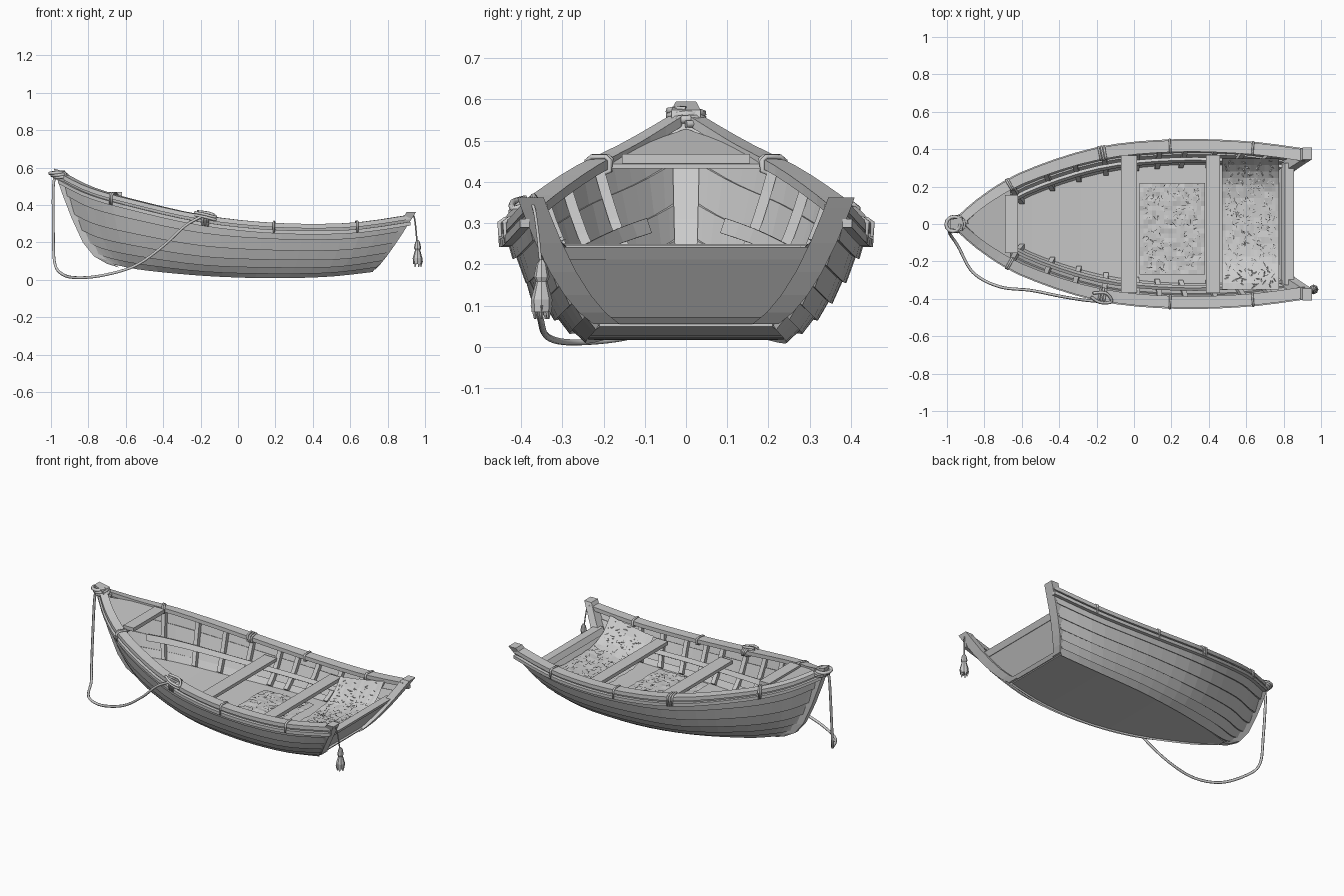
import bpy, bmesh, math, random
from mathutils import Vector as V

if "Cube" in bpy.data.objects:
    bpy.data.objects.remove(bpy.data.objects["Cube"])
random.seed(4)

# Guide curves of the half hull, bow to stern: sheer, bilge control, chine
SHEER = [(-.95, .012, .56), (-.80, .14, .485), (-.58, .268, .42), (-.2, .392, .335),
         (.2, .435, .292), (.6, .425, .292), (.92, .385, .335)]
BILGE = [(-.84, .008, .20), (-.76, .06, .17), (-.55, .19, .13), (-.19, .305, .08),
         (.19, .345, .075), (.55, .34, .075), (.78, .30, .11)]
CHINE = [(-.70, .005, .095), (-.63, .025, .08), (-.47, .09, .06), (-.17, .18, .035),
         (.15, .23, .023), (.47, .235, .03), (.72, .21, .055)]


def spline(pts, t):
    s = t * (len(pts) - 1)
    i = max(0, min(len(pts) - 2, int(s)))
    f = s - i
    p = [V(pts[max(0, min(len(pts) - 1, k))]) for k in range(i - 1, i + 3)]
    return 0.5 * (2 * p[1] + (p[2] - p[0]) * f + (2 * p[0] - 5 * p[1] + 4 * p[2] - p[3]) * f ** 2
                  + (3 * p[1] - p[0] - 3 * p[2] + p[3]) * f ** 3)


def hull(t, u, off=0.0):
    """Point on the half hull at length t and girth u, pushed out by off."""
    c, b, s = (spline(k, t) for k in (CHINE, BILGE, SHEER))
    p = c * (1 - u) ** 2 + b * 2 * u * (1 - u) + s * u * u
    d = (b - c) * (1 - u) + (s - b) * u
    p = p + V((0, d.z, -d.y)).normalized() * off
    p.y = max(p.y, .002)
    return p


def sheer_frame(t):
    """Sheer point and its horizontal outward direction."""
    d = spline(SHEER, min(1, t + .01)) - spline(SHEER, max(0, t - .01))
    return spline(SHEER, t), V((-d.y, d.x, 0)).normalized()


def cap_width(t):
    return .032 + .018 * min(1, t * 2)


def finish(name, bm, mirror=False):
    bmesh.ops.recalc_face_normals(bm, faces=bm.faces)
    me = bpy.data.meshes.new(name)
    bm.to_mesh(me)
    bm.free()
    ob = bpy.data.objects.new(name, me)
    bpy.context.collection.objects.link(ob)
    if mirror:
        m = ob.modifiers.new("mirror", 'MIRROR')
        m.use_axis = (False, True, False)
        m.use_mirror_merge = False
    return ob


def loft(name, sections, mirror=False):
    bm = bmesh.new()
    rings = [[bm.verts.new(p) for p in s] for s in sections]
    n = len(rings[0])
    for a, b in zip(rings, rings[1:]):
        for i in range(n):
            bm.faces.new((a[i], a[(i + 1) % n], b[(i + 1) % n], b[i]))
    bm.faces.new(rings[0])
    bm.faces.new(rings[-1])
    return finish(name, bm, mirror)


def box(name, x0, x1, hy, z0, z1):
    return loft(name, [[(x, -hy, z0), (x, hy, z0), (x, hy, z1), (x, -hy, z1)] for x in (x0, x1)])


def rope(name, pts, r=.008, smooth=True):
    cu = bpy.data.curves.new(name, 'CURVE')
    cu.dimensions = '3D'
    cu.bevel_depth, cu.bevel_resolution, cu.use_fill_caps = r, 1, True
    if smooth:
        n = (len(pts) - 1) * 6
        pts = [spline(pts, i / n) for i in range(n + 1)]
    sp = cu.splines.new('POLY')
    sp.points.add(len(pts) - 1)
    for q, p in zip(sp.points, pts):
        q.co = (*p, 1)
    ob = bpy.data.objects.new(name, cu)
    bpy.context.collection.objects.link(ob)


T = [i / 22 for i in range(23)]

# Overlapping side planks
for i in range(6):
    a, b = i / 6, min(1, (i + 1) / 6 + .02)
    loft(f"side_plank_{i}", [[hull(t, a, .003), hull(t, a, .016), hull(t, b, .005), hull(t, b, -.007)]
                             for t in T], True)

# Flat bottom and inner floor
def slab(name, u, ts, z0, z1):
    secs = []
    for t in ts:
        p = hull(t, u)
        secs.append([(p.x, s * p.y, p.z + z) for s, z in ((-1, z0), (1, z0), (1, z1), (-1, z1))])
    loft(name, secs)
slab("bottom_boards", 0, T, -.006, .012)
slab("inner_floor", .38, T[2:22], -.006, .008)

# Gunwale cap, rubbing strake, inner ledge
gun, rub = [], []
for t in T:
    p, n = sheer_frame(t)
    w = cap_width(t)
    for out, prof in ((gun, ((-w, -.012), (.012, -.012), (.012, .012), (-w, .012))),
                      (rub, ((-.005, -.045), (.017, -.045), (.018, -.025), (-.005, -.025)))):
        sec = [p + n * k + V((0, 0, z)) for k, z in prof]
        for q in sec:
            q.y = max(q.y, .002)
        out.append(sec)
loft("gunwale", gun, True)
loft("rubbing_strake", rub, True)
loft("seat_ledge", [[hull(t, .62, -.028), hull(t, .70, -.028), hull(t, .70, -.046),
                     hull(t, .62, -.046)] for t in T[5:22]], True)

# Ribs
for k in (1.7, 2.3, 2.7, 3.1, 3.55, 3.85, 4.2, 4.6, 5.0, 5.4):
    secs = []
    for u in (.4, .5, .6, .75, .88, .98):
        dx = V((.013, 0, 0))
        a, b = hull(k / 6, u, -.003), hull(k / 6, u, -.028)
        secs.append([a - dx, a + dx, b + dx, b - dx])
    loft("rib", secs, True)

# Stem post
stem = [(-.70, .085), (-.77, .125), (-.83, .20), (-.89, .33), (-.94, .46), (-.985, .595)]
secs = []
for i, (x, z) in enumerate(stem):
    w = .02 + .003 * i
    secs.append([(x, -w * .7, z), (x, w * .7, z), (x + .065, w, z - .02), (x + .065, -w, z - .02)])
loft("stem_post", secs)

# Stern posts and transom
secs = []
for u in (0, .2, .4, .6, .8, 1.0, 1.06):
    p = hull(1, u)
    secs.append([p + V((x, y, 0)) for x, y in ((-.035, .014), (.015, .014), (.015, -.05), (-.035, -.05))])
loft("stern_post", secs, True)

def stern_panel(name, us, x0, x1):
    half = [hull(1, u) - V((0, .02, 0)) for u in us]
    ring = half + [V((p.x, -p.y, p.z)) for p in reversed(half)]
    loft(name, [[p + V((x, 0, 0)) for p in ring] for x in (x0, x1)])
stern_panel("transom", (0, .2, .4, .6, .77), -.035, -.008)
stern_panel("transom_top_rail", (.69, .775), -.055, -.005)
stern_panel("transom_bottom_rail", (0, .13), -.04, .006)

# Seats, bow beam and small foredeck
box("middle_seat", -.07, .015, .365, .23, .25)
box("rear_seat", .385, .46, .37, .225, .247)
box("bow_beam", -.69, -.62, .155, .445, .468)
loft("foredeck", [[(-.66, .19, z), (-.66, -.19, z), (-.80, -.10, z + .05), (-.91, 0, z + .085),
                   (-.80, .10, z + .05)] for z in (.432, .444)])

# Fishing net heaps with loose strands
def heap(name, x0, x1, y0, y1, height, strands):
    bm = bmesh.new()
    nx, ny = 16, 20
    g = [[bm.verts.new((x, y, height(x, y) + random.uniform(-.004, .004)))
          for y in (y0 + (y1 - y0) * j / ny for j in range(ny + 1))]
         for x in (x0 + (x1 - x0) * i / nx for i in range(nx + 1))]
    for i in range(nx):
        for j in range(ny):
            bm.faces.new((g[i][j], g[i + 1][j], g[i + 1][j + 1], g[i][j + 1]))
    for _ in range(strands):
        x, y = random.uniform(x0 + .02, x1 - .02), random.uniform(y0 + .01, y1 - .01)
        a, r = random.uniform(0, math.tau), random.uniform(.008, .02)
        d, n = V((math.cos(a), math.sin(a), 0)) * r, V((-math.sin(a), math.cos(a), 0)) * .003
        c = V((x, y, height(x, y) + .007))
        bm.faces.new([bm.verts.new(q) for q in (c - d, c + n, c + d + V((0, 0, .006)), c - n)])
    finish(name, bm)
heap("floor_net", .03, .38, -.27, .22, lambda x, y: .112, 170)
heap("stern_net", .47, .775, -.35, .35,
     lambda x, y: .135 + .17 * max(0, x - .5) + .13 * (abs(y) / .35) ** 4, 260)

# Rope lashings round the gunwale
def lashing(k, wraps, r=.006, pad=.004):
    for side in (1, -1):
        pts = []
        for w in range(wraps):
            t = k / 6 + (w - (wraps - 1) / 2) * .006
            p, n = sheer_frame(t)
            c = cap_width(t)
            prof = [(-c, -.012), (.012, -.035), (.014, .004), (0, .014), (-c + .01, .014), (-c, .006)]
            pts += [p + n * (a + math.copysign(pad, a)) + V((0, 0, z + math.copysign(pad, z)))
                    for a, z in prof]
        pts.append(pts[-6])
        rope("gunwale_lashing", [V((q.x, side * q.y, q.z)) for q in pts], r, False)
for k, w in ((1.65, 2), (3.07, 3), (3.98, 1), (5.1, 1)):
    lashing(k, w)

# Knot at the mooring point and rope wound round the stem head
for dz in (0, .014):
    rope("mooring_knot", [(-.23, -.39, .36 - dz), (-.18, -.42, .35 - dz), (-.12, -.415, .335 - dz),
                          (-.15, -.37, .355 - dz), (-.22, -.37, .365 - dz)], .008)
rope("stem_winding", [V((-.935 - .012 * i / 12 + .04 * math.cos(i * math.pi / 6),
                         .04 * math.sin(i * math.pi / 6), .54 + .035 * i / 36)) for i in range(37)],
     .010, False)

# Mooring rope hanging from the bow
rope("mooring_rope", [(-.97, -.02, .565), (-.987, -.02, .50), (-.987, -.04, .25), (-.98, -.06, .09),
                      (-.94, -.12, .03), (-.86, -.26, .011), (-.72, -.335, .024), (-.55, -.355, .075),
                      (-.40, -.385, .18), (-.28, -.405, .29), (-.18, -.415, .345)])

# Tassel hanging from the stern corner
rope("tassel_string", [(.915, -.385, .355), (.94, -.37, .34), (.95, -.36, .28), (.957, -.352, .20)], .004)
secs = []
for r, z in ((.005, .212), (.013, .20), (.019, .17), (.014, .158), (.026, .115), (.024, .085)):
    secs.append([(.96 + r * math.cos(a), -.35 + r * math.sin(a), z)
                 for a in (i * math.tau / 8 for i in range(8))])
loft("tassel", secs)
for i in range(5):
    a = i * math.tau / 5
    c = V((.96 + .017 * math.cos(a), -.35 + .017 * math.sin(a), 0))
    loft("tassel_tip", [[c + V((s * math.cos(b), s * math.sin(b), z))
                         for b in (0, 2.1, 4.2)] for s, z in ((.012, .10), (.003, .068))])
